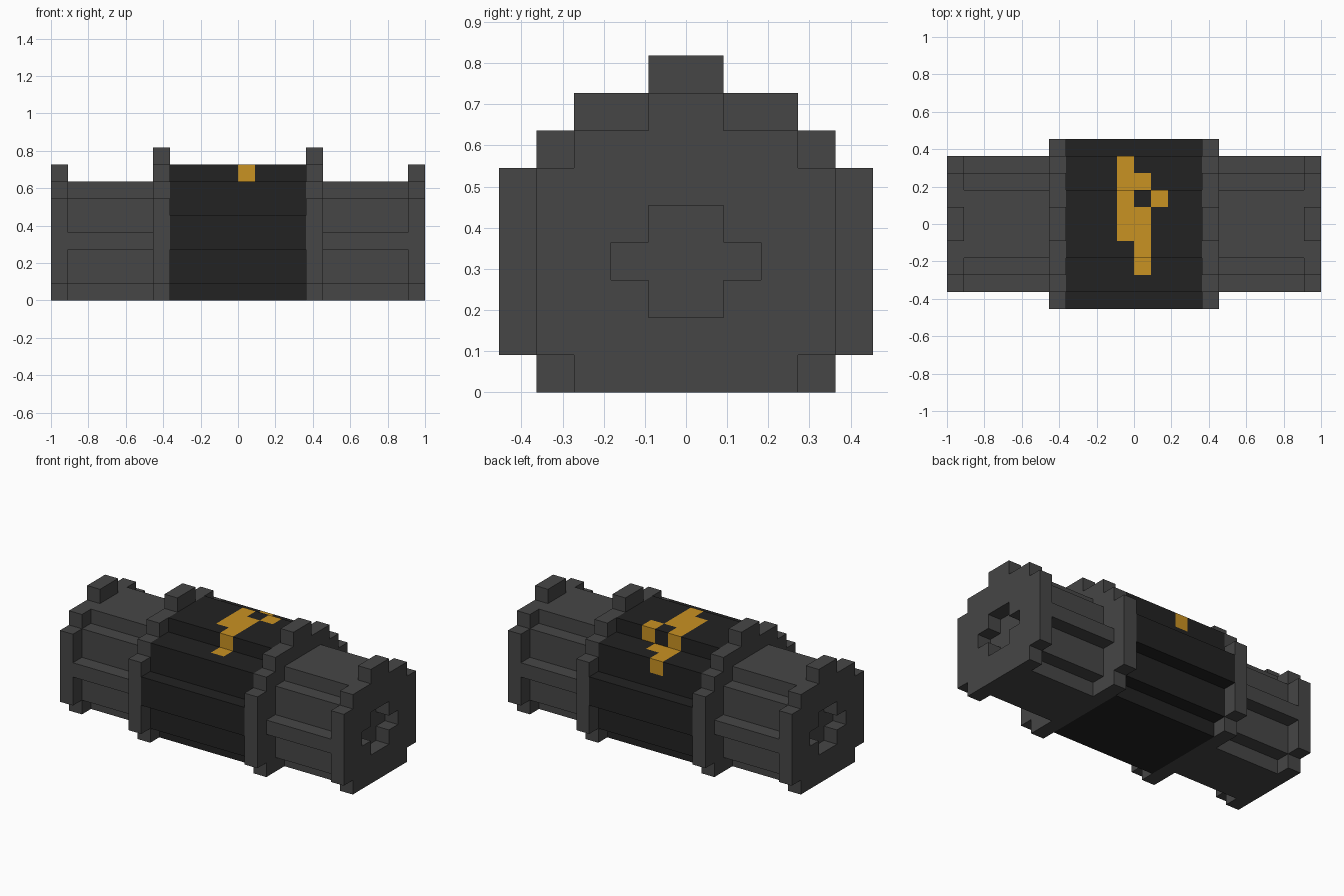
import bpy
import bmesh
from math import floor
from mathutils import Vector

if "Cube" in bpy.data.objects:
    bpy.data.objects.remove(bpy.data.objects["Cube"], do_unlink=True)

U = 1 / 11  # one block of the model


def material(name, rgb):
    m = bpy.data.materials.new(name)
    m.use_nodes = True
    m.diffuse_color = (*rgb, 1)
    m.node_tree.nodes["Principled BSDF"].inputs["Base Color"].default_value = (*rgb, 1)
    return m


GREY = material("dark_grey_metal", (0.061, 0.061, 0.061))
BLACK = material("near_black", (0.016, 0.016, 0.016))
GOLD = material("amber_gold", (0.584, 0.287, 0.016))


def stepped_bar(name, steps, x0, x1, mat, z0=0):
    """Extrude a mirrored stepped outline, steps = (top height, half width), along x."""
    side, z = [], z0
    for top, half in steps:
        side += [(half, z), (half, top)]
        z = top
    outline = side + [(-y, z) for y, z in reversed(side)]
    bm = bmesh.new()
    face = bm.faces.new([bm.verts.new((x0, y, z)) for y, z in outline])
    ext = bmesh.ops.extrude_face_region(bm, geom=[face])
    bmesh.ops.translate(bm, vec=(x1 - x0, 0, 0),
                        verts=[v for v in ext["geom"] if isinstance(v, bmesh.types.BMVert)])
    bmesh.ops.recalc_face_normals(bm, faces=bm.faces)
    bmesh.ops.scale(bm, vec=(U, U, U), verts=bm.verts)
    mesh = bpy.data.meshes.new(name)
    bm.to_mesh(mesh)
    bm.free()
    ob = bpy.data.objects.new(name, mesh)
    bpy.context.collection.objects.link(ob)
    mesh.materials.append(mat)
    return ob


# Outlines, from the ground up
BARREL = [(1, 3), (3, 4), (5, 5), (7, 4), (8, 2)]
FLANGE = [(1, 4), (6, 5), (7, 4), (8, 3), (9, 1)]
ARM = [(1, 2), (3, 3), (4, 4), (6, 3), (7, 2)]
CAP = [(1, 3), (6, 4), (7, 3), (8, 1)]
CROSS = [(3, 1), (4, 2), (5, 1)]

# Central barrel, cut into blocks around the painted emblem
barrel = stepped_bar("barrel", BARREL, -4, 4, BLACK)
barrel.data.materials.append(GOLD)
EMBLEM = {(-1, j) for j in range(-1, 4)} | {(0, j) for j in range(-3, 1)} | {(0, 2), (1, 1)}
bm = bmesh.new()
bm.from_mesh(barrel.data)
cuts = [(Vector((1, 0, 0)), i) for i in range(-1, 3)]
cuts += [(Vector((0, 1, 0)), j) for j in range(-3, 4)]
cuts += [(Vector((0, 0, 1)), 6)]
for normal, k in cuts:
    bmesh.ops.bisect_plane(bm, geom=bm.verts[:] + bm.edges[:] + bm.faces[:],
                           plane_co=normal * k * U, plane_no=normal, dist=1e-5)
bm.normal_update()
for f in bm.faces:
    block = f.calc_center_median() / U - f.normal * 0.5
    if block.z > 6 and (floor(block.x), floor(block.y)) in EMBLEM:
        f.material_index = 1
bm.to_mesh(barrel.data)
bm.free()

# Flange, ribbed arm and end cap on both sides
for side, s in (("left", 1), ("right", -1)):
    stepped_bar(side + "_flange", FLANGE, 4 * s, 5 * s, GREY)
    stepped_bar(side + "_arm", ARM, 5 * s, 10 * s, GREY)
    cap = stepped_bar(side + "_end_cap", CAP, 10 * s, 11 * s, GREY)

    # Cross-shaped socket
    cutter = stepped_bar(side + "_socket_cutter", CROSS, 9.5 * s, 11.5 * s, GREY, z0=2)
    cutter.hide_render = True
    mod = cap.modifiers.new("socket", "BOOLEAN")
    mod.operation = "DIFFERENCE"
    mod.solver = "EXACT"
    mod.object = cutter
    bpy.context.view_layer.objects.active = cap
    bpy.ops.object.modifier_apply(modifier=mod.name)
    bpy.data.objects.remove(cutter, do_unlink=True)
